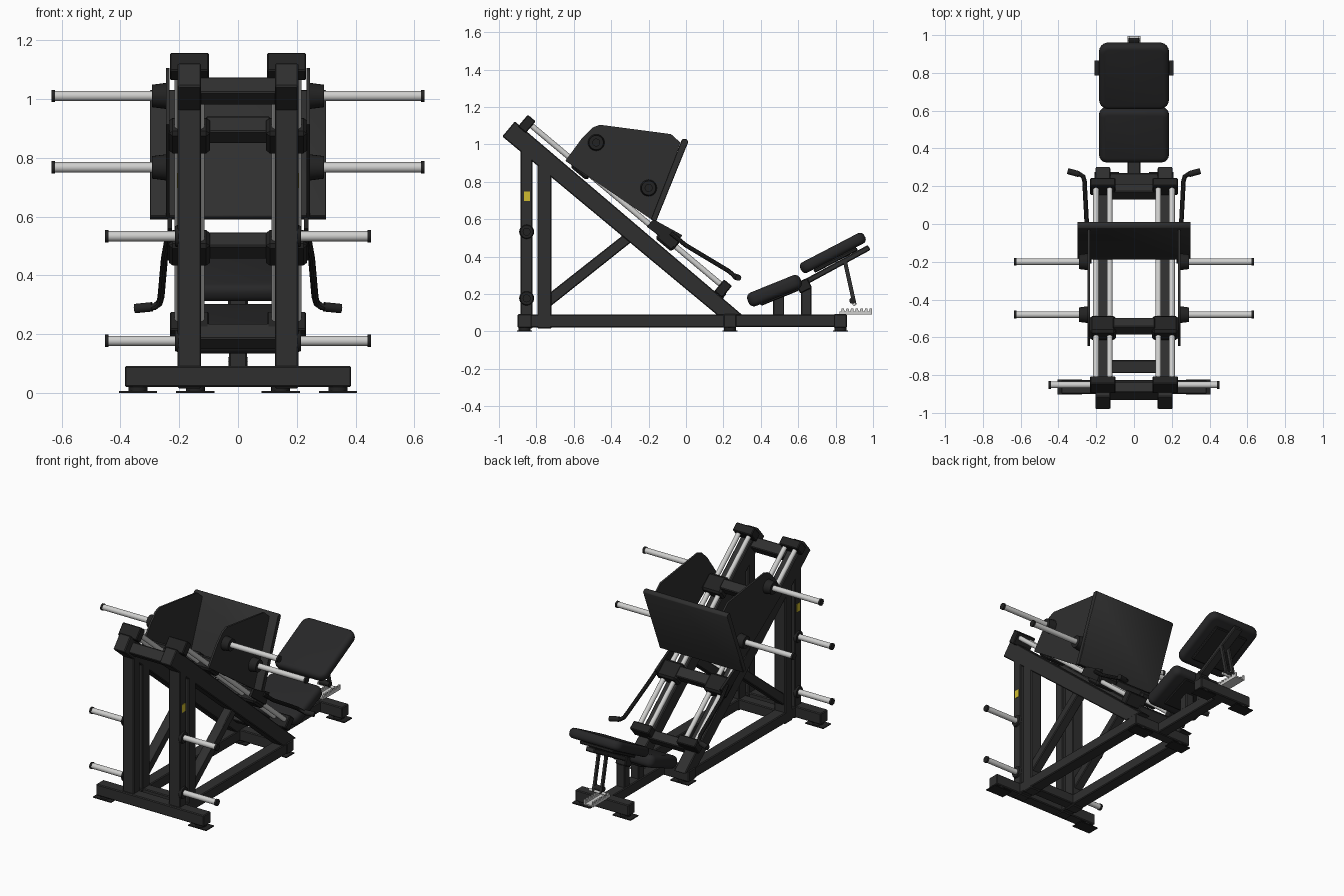
import bpy, bmesh, math
from mathutils import Vector

if "Cube" in bpy.data.objects:
    bpy.data.objects.remove(bpy.data.objects["Cube"])


def material(name, col):
    m = bpy.data.materials.new(name)
    m.diffuse_color = (*col, 1)
    m.use_nodes = True
    m.node_tree.nodes["Principled BSDF"].inputs["Base Color"].default_value = m.diffuse_color
    return m


FRAME = material("charcoal_frame", (0.028, 0.028, 0.028))
BLOCK = material("black_fittings", (0.016, 0.016, 0.016))
PAD = material("black_upholstery", (0.020, 0.020, 0.021))
STEEL = material("bright_steel", (0.62, 0.62, 0.61))
YELLOW = material("warning_yellow", (0.62, 0.50, 0.03))

ANG = math.radians(40)
D = Vector((math.cos(ANG), -math.sin(ANG)))     # down the rail (y, z)
N = Vector((math.sin(ANG), math.cos(ANG)))      # away from the rail
TOP = Vector((-0.915, 1.123))                   # upper end of rail top face
RX = 0.165                                      # rail offset from centre


def rail(s, t):
    return tuple(TOP + D * s + N * t)


def rail_rect(s0, s1, t0, t1):
    return [rail(s0, t0), rail(s1, t0), rail(s1, t1), rail(s0, t1)]


def rect(y0, y1, z0, z1):
    return [(y0, z0), (y1, z0), (y1, z1), (y0, z1)]


def tilted(cy, cz, length, thick, deg):
    a = math.radians(deg)
    u = Vector((math.cos(a), math.sin(a))) * length / 2
    v = Vector((-math.sin(a), math.cos(a))) * thick / 2
    c = Vector((cy, cz))
    return [tuple(p) for p in (c - u - v, c + u - v, c + u + v, c - u + v)]


def finish(name, bm, mat, bevel=0, segs=1):
    bmesh.ops.recalc_face_normals(bm, faces=bm.faces)
    me = bpy.data.meshes.new(name)
    bm.to_mesh(me)
    bm.free()
    me.materials.append(mat)
    ob = bpy.data.objects.new(name, me)
    bpy.context.collection.objects.link(ob)
    if bevel:
        b = ob.modifiers.new("bevel", "BEVEL")
        b.width, b.segments, b.limit_method = bevel, segs, "ANGLE"
    return ob


def prism(name, pts, x0, x1, mat, bevel=0.005, segs=1):
    """Side profile of (y, z) points extruded across x."""
    bm = bmesh.new()
    a = [bm.verts.new((x0, y, z)) for y, z in pts]
    b = [bm.verts.new((x1, y, z)) for y, z in pts]
    bm.faces.new(a)
    bm.faces.new(b[::-1])
    n = len(pts)
    for i in range(n):
        bm.faces.new((a[i], a[(i + 1) % n], b[(i + 1) % n], b[i]))
    return finish(name, bm, mat, bevel, segs)


def rod(name, p, q, r, mat, r2=None, n=24):
    p, q = Vector(p), Vector(q)
    bm = bmesh.new()
    bmesh.ops.create_cone(bm, cap_ends=True, segments=n, radius1=r,
                          radius2=r if r2 is None else r2, depth=(q - p).length)
    quat = (q - p).to_track_quat("Z", "Y")
    for v in bm.verts:
        v.co = quat @ v.co + (p + q) / 2
    return finish(name, bm, mat)


def cushion(name, pts, w, mat, corner, edge):
    """Pad with rounded outline corners and a soft rim."""
    bm = bmesh.new()
    p = [Vector((0, *q)) for q in pts]
    X = Vector((w, 0, 0))
    u, v = p[1] - p[0], p[3] - p[0]
    L = u.length
    u.normalize()
    mid = (p[0] + p[1]) / 2
    loop = []
    for sx, su, a0 in ((1, 1, 0), (-1, 1, 90), (-1, -1, 180), (1, -1, 270)):
        for k in range(6):
            a = math.radians(a0 + k * 18)
            loop.append(mid + Vector((sx * (w - corner) + corner * math.cos(a), 0, 0))
                        + u * (su * (L / 2 - corner) + corner * math.sin(a)))
    low = [bm.verts.new(c) for c in loop]
    high = [bm.verts.new(c + v) for c in loop]
    bm.faces.new(low)
    bm.faces.new(high)
    for i in range(len(loop)):
        j = (i + 1) % len(loop)
        bm.faces.new((low[i], low[j], high[j], high[i]))
    return finish(name, bm, mat, edge, 4)


def weight_peg(name, s, x0, x1, xe, y, z, r):
    rod(name + "_collar", (s * x0, y, z), (s * x1, y, z), r, BLOCK, r * 0.85)
    rod(name + "_bar", (s * x1, y, z), (s * xe, y, z), 0.0175, STEEL)
    rod(name + "_cap", (s * (xe - 0.01), y, z), (s * xe + s * 0.002, y, z), 0.021, BLOCK)


# Base: three cross feet, centre spine and floor pads
for nm, y0, y1, w, px in (("front_foot", -0.90, -0.825, 0.385, 0.34),
                          ("middle_foot", 0.20, 0.27, 0.21, 0.145),
                          ("rear_foot", 0.79, 0.86, 0.19, 0.145)):
    prism(nm, rect(y0, y1, 0.02, 0.092), -w, w, FRAME)
    for s in (-1, 1):
        yc = (y0 + y1) / 2
        prism(nm + "_floor_plate", rect(yc - 0.04, yc + 0.04, 0, 0.006),
              s * px - 0.065, s * px + 0.065, BLOCK, 0)
        rod(nm + "_pad", (s * px, yc, 0.005), (s * px, yc, 0.022), 0.032, BLOCK)
prism("base_spine", rect(0.26, 0.80, 0.024, 0.09), -0.035, 0.035, FRAME)
prism("base_crossbar", rect(-0.79, -0.72, 0.024, 0.09), -0.13, 0.13, FRAME)

for s in (-1, 1):
    xa, xb = s * RX - 0.04, s * RX + 0.04
    # Floor rail, uprights and brace
    prism("floor_rail", rect(-0.83, 0.21, 0.022, 0.09), xa, xb, FRAME)
    prism("front_upright", rect(-0.885, -0.82, 0.015, 0.97), xa, xb, FRAME)
    prism("second_upright", rect(-0.795, -0.72, 0.015, 0.89), xa, xb, FRAME)
    prism("diagonal_brace", [(-0.73, 0.13), (-0.29, 0.48), (-0.33, 0.52), (-0.73, 0.205)],
          xa + 0.01, xb - 0.01, FRAME)
    # Inclined rail with its foot cut level
    prism("inclined_rail", [rail(0, -0.105), (0.17, 0.085), (0.305, 0.085), rail(0, 0)],
          xa, xb, FRAME)
    # Guide rods and end brackets
    for o in (-0.036, 0.036):
        x = s * RX + o
        rod("guide_rod", (x, *rail(0.05, 0.04)), (x, *rail(1.44, 0.04)), 0.015, STEEL)
    for nm, a, b in (("upper_bracket", 0.03, 0.085), ("lower_bracket", 1.40, 1.455)):
        prism(nm, rail_rect(a, b, -0.01, 0.072), s * RX - 0.067, s * RX + 0.067, BLOCK)
    # Carriage bearing blocks and side plates
    for nm, a in (("upper_bearing", 0.436), ("lower_bearing", 1.03)):
        prism(nm, rail_rect(a - 0.055, a + 0.06, 0.004, 0.085),
              s * RX - 0.069, s * RX + 0.069, BLOCK, 0.012)
    prism("carriage_side_plate", [(-0.645, 0.912), (-0.555, 1.035), (-0.50, 1.09),
          (-0.46, 1.105), (-0.08, 1.055), (-0.03, 1.01), (-0.18, 0.595)],
          s * 0.233, s * 0.245, FRAME, 0)
    prism("bearing_gusset", [(-0.175, 0.60), (-0.02, 0.515), (-0.06, 0.45), (-0.21, 0.56)],
          s * 0.225, s * 0.24, BLOCK, 0)
    # Weight pegs on carriage and storage pegs on uprights
    for y, z in ((-0.48, 1.01), (-0.20, 0.767)):
        weight_peg("carriage_peg", s, 0.24, 0.292, 0.632, y, z, 0.045)
    for z in (0.533, 0.177):
        weight_peg("storage_peg", s, 0.20, 0.215, 0.45, -0.852, z, 0.04)
    # Release handle, bent outward at the grip
    cu = bpy.data.curves.new("release_handle", "CURVE")
    cu.dimensions, cu.bevel_depth, cu.bevel_resolution = "3D", 0.012, 3
    sp = cu.splines.new("POLY")
    path = ((0.238, -0.08, 0.525), (0.25, 0.0, 0.46), (0.262, 0.225, 0.325),
            (0.268, 0.25, 0.305), (0.285, 0.262, 0.293), (0.35, 0.28, 0.287))
    sp.points.add(len(path) - 1)
    for pt, (x, y, z) in zip(sp.points, path):
        pt.co = (s * x, y, z, 1)
    cu.use_fill_caps = True
    cu.materials.append(BLOCK)
    bpy.context.collection.objects.link(bpy.data.objects.new("release_handle", cu))
    rod("handle_grip", (s * 0.292, 0.264, 0.293), (s * 0.35, 0.28, 0.287), 0.016, BLOCK)
    # Warning label on upright
    prism("upright_label", rect(-0.866, -0.834, 0.697, 0.748), s * 0.204, s * 0.208, YELLOW, 0)

# Crossbars joining the rails and the carriage
prism("upper_crossbar", rail_rect(0.05, 0.12, -0.09, -0.02), -0.13, 0.13, FRAME)
prism("lower_crossbar", rail_rect(1.40, 1.46, -0.05, 0.02), -0.13, 0.13, FRAME)
prism("carriage_upper_bar", rail_rect(0.40, 0.465, 0.03, 0.10), -0.11, 0.11, FRAME)
prism("carriage_lower_bar", rail_rect(0.995, 1.065, 0.02, 0.085), -0.11, 0.11, FRAME)

# Foot platform with a corner label
prism("foot_platform", [(-0.16, 0.588), (0.013, 1.015), (0.0, 1.03), (-0.022, 1.027),
      (-0.188, 0.60)], -0.30, 0.30, FRAME, 0.003)
prism("platform_label", tilted(-0.012, 0.962, 0.035, 0.006, 68), 0.225, 0.26, YELLOW, 0)

# Seat and backrest
cushion("seat_cushion", tilted(0.473, 0.218, 0.305, 0.078, 22), 0.185, PAD, 0.04, 0.03)
cushion("backrest_cushion", tilted(0.785, 0.42, 0.385, 0.062, 27.5), 0.185, PAD, 0.05, 0.025)
prism("seat_plate", tilted(0.50, 0.187, 0.22, 0.02, 22), -0.10, 0.10, BLOCK)
prism("backrest_bar", tilted(0.81, 0.357, 0.385, 0.03, 28.5), -0.03, 0.03, FRAME)
prism("backrest_plate", tilted(0.80, 0.382, 0.26, 0.02, 27.5), -0.12, 0.12, BLOCK)
prism("seat_front_post", rect(0.465, 0.525, 0.08, 0.19), -0.03, 0.03, FRAME)
prism("seat_rear_post", rect(0.615, 0.67, 0.08, 0.235), -0.03, 0.03, FRAME)
prism("backrest_hinge", tilted(0.63, 0.245, 0.07, 0.06, 25), -0.035, 0.035, BLOCK)

# Backrest prop and notched adjuster
for s in (-1, 1):
    prism("prop_strut", [(0.84, 0.37), (0.89, 0.145), (0.912, 0.145), (0.862, 0.37)],
          s * 0.02, s * 0.034, FRAME, 0)
    teeth = [(0.82, 0.092), (0.995, 0.092)]
    for k in range(7):
        y = 0.995 - k * 0.025
        teeth += [(y, 0.122), (y - 0.013, 0.122), (y - 0.016, 0.108), (y - 0.023, 0.108)]
    prism("adjuster_rack", teeth, s * 0.024, s * 0.034, STEEL, 0)
prism("adjuster_base", rect(0.82, 0.995, 0.09, 0.098), -0.034, 0.034, STEEL, 0)
rod("prop_pin", (-0.06, 0.90, 0.145), (0.06, 0.90, 0.145), 0.009, STEEL)
rod("prop_foot", (-0.036, 0.89, 0.165), (0.036, 0.89, 0.165), 0.017, BLOCK)

# Smooth round surfaces, keep hard edges
bpy.ops.object.select_all(action="SELECT")
bpy.context.view_layer.objects.active = bpy.context.selected_objects[0]
bpy.ops.object.convert(target="MESH")
bpy.ops.object.shade_smooth_by_angle(angle=math.radians(35))
